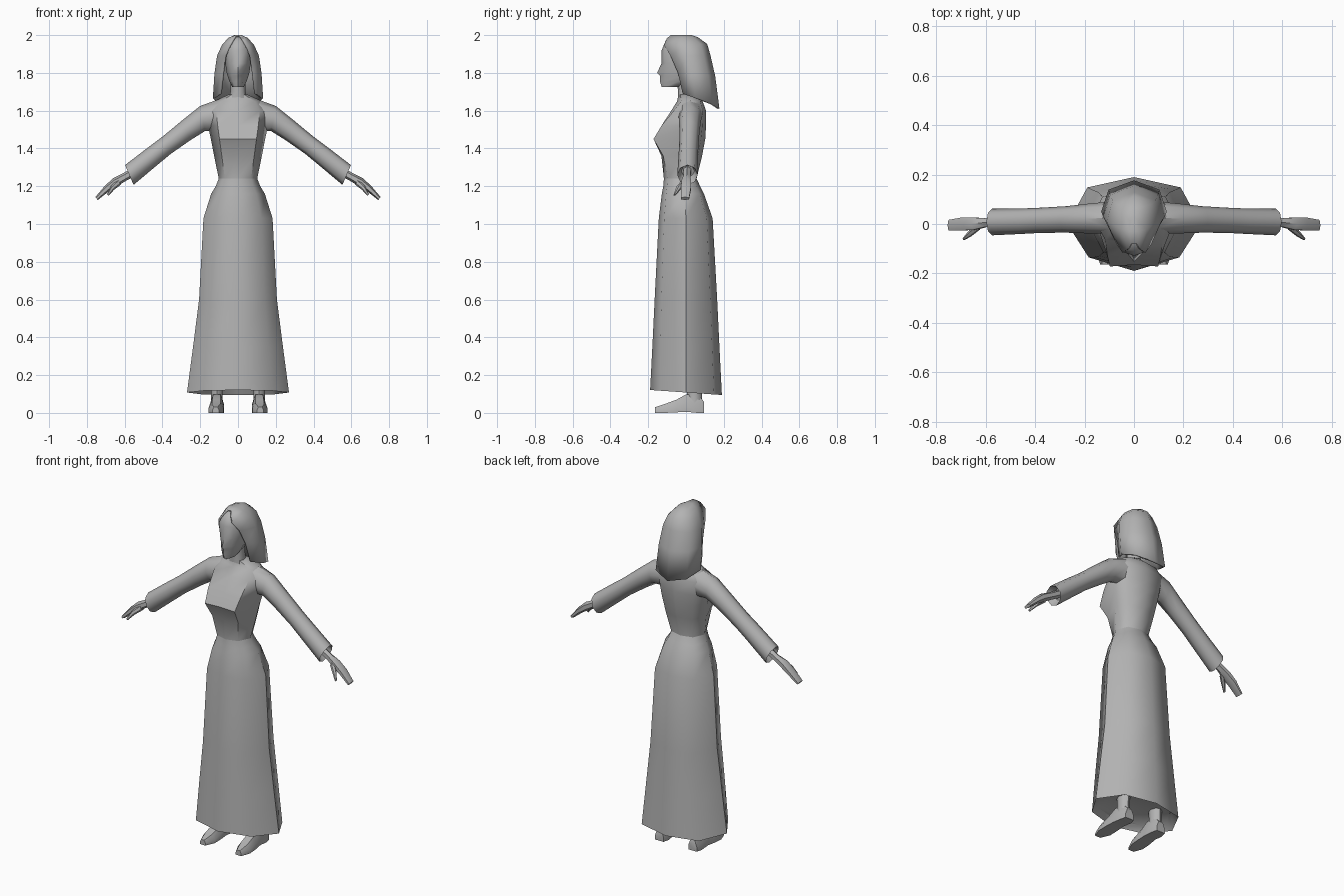
import bpy, bmesh, math
from mathutils import Vector

grey = bpy.data.materials.new("plain_grey")
grey.diffuse_color = (0.45, 0.45, 0.45, 1)


def loft(name, rings, closed=True, caps=(True, True), angle=50, thickness=0):
    """Skin a list of equally long point rings into one object."""
    bm = bmesh.new()
    rows = [[bm.verts.new(p) for p in ring] for ring in rings]
    n = len(rows[0])
    for a, b in zip(rows, rows[1:]):
        for i in range(n if closed else n - 1):
            j = (i + 1) % n
            bm.faces.new((a[i], a[j], b[j], b[i]))
    if caps[0]:
        bm.faces.new(rows[0])
    if caps[1]:
        bm.faces.new(rows[-1])
    bmesh.ops.recalc_face_normals(bm, faces=bm.faces)
    mesh = bpy.data.meshes.new(name)
    bm.to_mesh(mesh)
    bm.free()
    mesh.materials.append(grey)
    ob = bpy.data.objects.new(name, mesh)
    bpy.context.collection.objects.link(ob)
    if thickness:
        mod = ob.modifiers.new("thickness", 'SOLIDIFY')
        mod.thickness = thickness
        mod.offset = 0
    bpy.ops.object.select_all(action='DESELECT')
    ob.select_set(True)
    bpy.context.view_layer.objects.active = ob
    bpy.ops.object.shade_smooth_by_angle(angle=math.radians(angle))
    return ob


def section(z, hw, ymid, yf, yfd, yb, fd=0.68, tilt=0.0):
    """Symmetric eight-sided horizontal section of the body."""
    half = [(hw * fd, yfd), (hw, ymid), (hw * 0.7, ymid + (yb - ymid) * 0.78)]
    pts = [(0, yf)] + half + [(0, yb)] + [(-x, y) for x, y in reversed(half)]
    return [(x, y, z - tilt * y) for x, y in pts]


def tube_ring(s, top, low, yf, yb, n=8):
    """Oval between a top and a low (x, z) point, s mirrors it."""
    top, low = Vector((top[0], 0, top[1])), Vector((low[0], 0, low[1]))
    c, u = (top + low) / 2, (top - low) / 2
    out = []
    for i in range(n):
        a = 2 * math.pi * i / n
        p = c + u * math.cos(a)
        out.append((s * p.x, (yf + yb) / 2 + (yb - yf) / 2 * math.sin(a), p.z))
    return out


# long skirt with a recessed underside
loft("skirt", [
    section(0.15, 0.23, 0, -0.16, -0.12, 0.16),
    section(0.108, 0.27, 0, -0.19, -0.135, 0.19, tilt=0.07),
    section(0.35, 0.238, 0, -0.178, -0.135, 0.177),
    section(0.60, 0.206, 0, -0.166, -0.130, 0.165),
    section(1.03, 0.183, 0, -0.144, -0.115, 0.141),
    section(1.16, 0.142, -0.01, -0.128, -0.105, 0.095),
    section(1.20, 0.118, -0.025, -0.120, -0.100, 0.075),
    section(1.24, 0.102, -0.03, -0.117, -0.098, 0.056)])

# fitted bodice, from waist to collar
loft("bodice", [
    section(1.20, 0.108, -0.03, -0.117, -0.098, 0.060),
    section(1.24, 0.102, -0.03, -0.117, -0.098, 0.056),
    section(1.36, 0.126, -0.01, -0.130, -0.120, 0.085),
    section(1.45, 0.144, 0.0, -0.165, -0.172, 0.102),
    section(1.52, 0.158, 0.02, -0.130, -0.130, 0.106),
    section(1.60, 0.170, 0.03, -0.078, -0.065, 0.106),
    section(1.65, 0.130, 0.03, -0.047, -0.025, 0.088),
    section(1.685, 0.050, 0.0, -0.040, -0.030, 0.050)])

# neck and head
loft("neck", [
    section(1.64, 0.055, 0.0, -0.043, -0.035, 0.06),
    section(1.70, 0.040, -0.01, -0.042, -0.035, 0.04),
    section(1.78, 0.038, -0.01, -0.050, -0.040, 0.035)])
loft("head", [
    section(1.725, 0.030, -0.07, -0.128, -0.115, -0.02, 0.6),
    section(1.755, 0.046, -0.04, -0.138, -0.112, 0.03, 0.6),
    section(1.785, 0.056, -0.03, -0.137, -0.112, 0.05, 0.6),
    section(1.80, 0.060, -0.03, -0.153, -0.112, 0.06, 0.55),
    section(1.85, 0.067, -0.03, -0.130, -0.108, 0.08, 0.65),
    section(1.92, 0.073, -0.02, -0.129, -0.112, 0.09, 0.65),
    section(1.97, 0.052, -0.02, -0.108, -0.095, 0.06),
    section(1.992, 0.015, -0.03, -0.065, -0.06, 0.01)], angle=60)


# bobbed hair: an open sheet around the back of the head
def hair_row(zf, zb, fx, fy, hw, ys, yb):
    side = [(fx, fy, zf), (hw, ys, zf + (zb - zf) * 0.3),
            (hw * 0.78, ys + (yb - ys) * 0.7, zf + (zb - zf) * 0.7)]
    return side + [(0, yb, zb)] + [(-x, y, z) for x, y, z in reversed(side)]


loft("hair", [
    hair_row(1.69, 1.61, 0.090, -0.015, 0.128, 0.05, 0.172),
    hair_row(1.80, 1.78, 0.078, -0.040, 0.120, 0.03, 0.150),
    hair_row(1.89, 1.89, 0.066, -0.080, 0.106, 0.01, 0.125),
    hair_row(1.945, 1.95, 0.042, -0.115, 0.080, 0.0, 0.108),
    hair_row(1.98, 1.985, 0.022, -0.100, 0.048, -0.02, 0.060),
    hair_row(1.995, 1.995, 0.010, -0.080, 0.018, -0.03, 0.030)],
    closed=False, caps=(False, True), angle=60, thickness=0.01)

for s, side in ((1, "left"), (-1, "right")):
    # wide-cuffed sleeve, turned in at the opening
    loft(side + "_sleeve", [
        tube_ring(s, (0.09, 1.665), (0.12, 1.49), -0.04, 0.09),
        tube_ring(s, (0.20, 1.625), (0.175, 1.492), -0.038, 0.082),
        tube_ring(s, (0.30, 1.545), (0.25, 1.445), -0.035, 0.072),
        tube_ring(s, (0.40, 1.462), (0.355, 1.372), -0.036, 0.066),
        tube_ring(s, (0.47, 1.410), (0.43, 1.310), -0.040, 0.063),
        tube_ring(s, (0.598, 1.312), (0.553, 1.207), -0.046, 0.062),
        tube_ring(s, (0.55, 1.31), (0.525, 1.25), -0.025, 0.045)])

    # hand with a pointed thumb
    loft(side + "_hand", [
        tube_ring(s, (0.53, 1.315), (0.51, 1.275), -0.015, 0.03, 6),
        tube_ring(s, (0.61, 1.268), (0.59, 1.230), -0.015, 0.026, 6),
        tube_ring(s, (0.66, 1.243), (0.635, 1.203), -0.028, 0.030, 6),
        tube_ring(s, (0.705, 1.202), (0.685, 1.172), -0.030, 0.030, 6),
        tube_ring(s, (0.755, 1.143), (0.742, 1.127), -0.030, 0.020, 6)])
    loft(side + "_thumb", [
        tube_ring(s, (0.635, 1.238), (0.62, 1.208), -0.025, 0.01, 6),
        tube_ring(s, (0.67, 1.205), (0.655, 1.182), -0.052, -0.022, 6),
        tube_ring(s, (0.694, 1.158), (0.685, 1.150), -0.066, -0.054, 6)])

    # flat-soled shoe and the ankle above it
    shoe = []
    for y, x, hw, h, sole in ((0.095, 0.11, 0.028, 0.06, 0), (0.06, 0.11, 0.036, 0.10, 0),
                              (0.0, 0.112, 0.036, 0.098, 0.006), (-0.05, 0.114, 0.040, 0.07, 0.003),
                              (-0.11, 0.116, 0.040, 0.048, 0), (-0.165, 0.118, 0.018, 0.03, 0)):
        shoe.append([(s * (x + hw * a), y, sole + (h - sole) * b) for a, b in
                     ((-1, 0), (1, 0), (1, 0.45), (0.55, 1), (-0.55, 1), (-1, 0.45))])
    loft(side + "_shoe", shoe)
    loft(side + "_ankle", [
        [(s * 0.112 + r * math.cos(k * math.pi / 4),
          0.045 + r * 1.3 * math.sin(k * math.pi / 4), z) for k in range(8)]
        for z, r in ((0.05, 0.032), (0.10, 0.030), (0.18, 0.034))])
